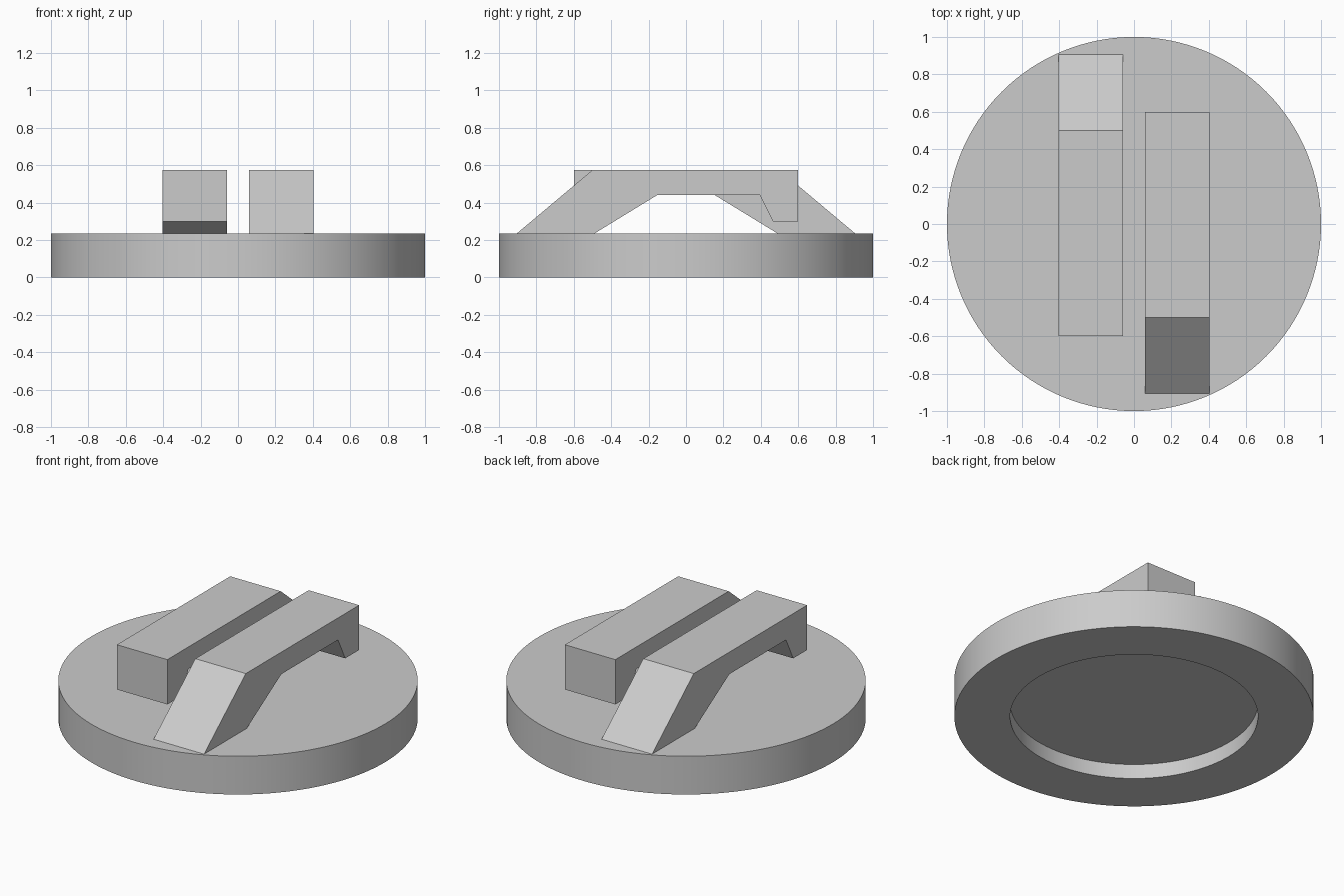
import bpy, bmesh, math

cube = bpy.data.objects.get("Cube")
if cube:
    bpy.data.objects.remove(cube, do_unlink=True)

grey = bpy.data.materials.new("plain_grey")
grey.use_nodes = True
GREY = (0.6, 0.6, 0.6, 1)
grey.diffuse_color = GREY
grey.node_tree.nodes["Principled BSDF"].inputs["Base Color"].default_value = GREY

BASE_TOP = 0.235


def finish(name, bm):
    bmesh.ops.recalc_face_normals(bm, faces=bm.faces)
    mesh = bpy.data.meshes.new(name)
    bm.to_mesh(mesh)
    bm.free()
    mesh.materials.append(grey)
    obj = bpy.data.objects.new(name, mesh)
    bpy.context.collection.objects.link(obj)
    return obj


def lathe(name, profile, steps):
    """Spin an (r, z) profile that starts and ends on the axis."""
    bm = bmesh.new()
    verts = [bm.verts.new((r, 0, z)) for r, z in profile]
    edges = [bm.edges.new(pair) for pair in zip(verts, verts[1:])]
    bmesh.ops.spin(bm, geom=verts + edges, cent=(0, 0, 0), axis=(0, 0, 1),
                   angle=math.tau, steps=steps)
    bmesh.ops.remove_doubles(bm, verts=bm.verts, dist=0.0001)
    return finish(name, bm)


def bar(name, profile, x0, x1):
    """Extrude a (y, z) side profile from x0 to x1."""
    bm = bmesh.new()
    face = bm.faces.new([bm.verts.new((x0, y, z)) for y, z in profile])
    new = bmesh.ops.extrude_face_region(bm, geom=[face])["geom"]
    bmesh.ops.translate(bm, vec=(x1 - x0, 0, 0),
                        verts=[v for v in new if isinstance(v, bmesh.types.BMVert)])
    return finish(name, bm)


# Round base with a shallow recess underneath
base = lathe("round_base", [(0, 0.09), (0.69, 0.09), (0.69, 0), (1, 0),
                            (1, BASE_TOP), (0, BASE_TOP)], 128)
bpy.ops.object.select_all(action='DESELECT')
base.select_set(True)
bpy.context.view_layer.objects.active = base
bpy.ops.object.shade_smooth_by_angle(angle=math.radians(30))

# Two hooked arms, each the other turned half way round
arm_profile = [(-0.905, BASE_TOP), (-0.5, 0.575), (0.6, 0.575), (0.6, 0.3),
               (0.465, 0.3), (0.395, 0.44), (-0.155, 0.44), (-0.49, BASE_TOP)]
bar("left_arm", arm_profile, 0.06, 0.403)
right_arm = bar("right_arm", arm_profile, 0.06, 0.403)
right_arm.rotation_euler.z = math.pi
